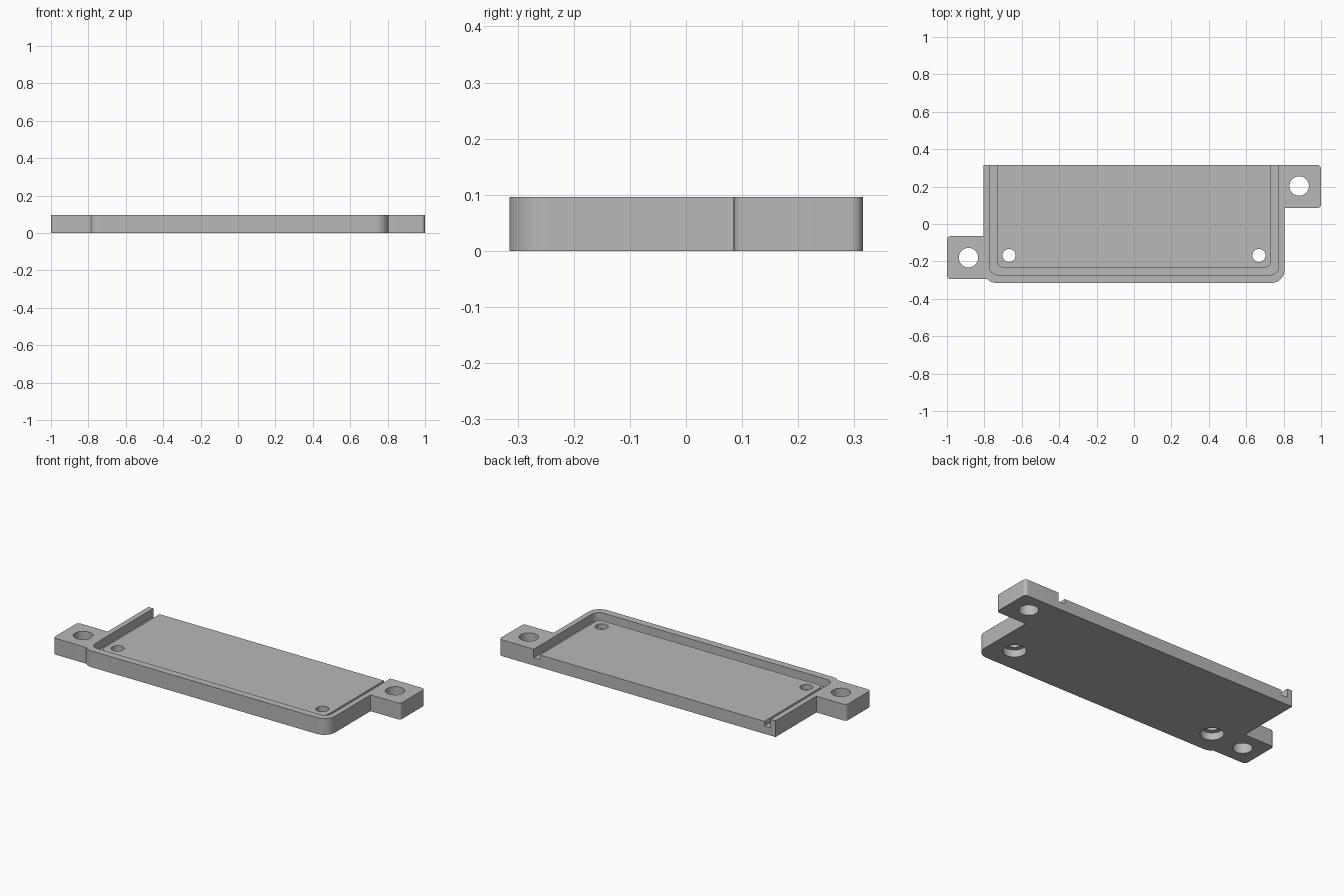
import bpy
import bmesh
import math
from mathutils import Vector

if "Cube" in bpy.data.objects:
    bpy.data.objects.remove(bpy.data.objects["Cube"], do_unlink=True)

HEIGHT, PLATEAU, GROOVE = 0.096, 0.073, 0.045
BACK = 0.315

grey = bpy.data.materials.new("plain_grey")
grey.use_nodes = True
grey.diffuse_color = (0.48, 0.48, 0.48, 1)
grey.node_tree.nodes["Principled BSDF"].inputs["Base Color"].default_value = grey.diffuse_color


def prism(name, points, z0, z1):
    """Extrude a counter-clockwise outline between two heights."""
    bm = bmesh.new()
    face = bm.faces.new([bm.verts.new((x, y, z0)) for x, y in points])
    top = bmesh.ops.extrude_face_region(bm, geom=[face])["geom"]
    verts = [v for v in top if isinstance(v, bmesh.types.BMVert)]
    bmesh.ops.translate(bm, verts=verts, vec=(0, 0, z1 - z0))
    bmesh.ops.recalc_face_normals(bm, faces=bm.faces)
    mesh = bpy.data.meshes.new(name)
    bm.to_mesh(mesh)
    bm.free()
    mesh.materials.append(grey)
    obj = bpy.data.objects.new(name, mesh)
    bpy.context.collection.objects.link(obj)
    return obj


def rounded_box(x0, x1, y0, y1, radii, steps=10):
    """Rectangle outline; radii run from front right counter-clockwise."""
    points = []
    corners = [(x1, y0, -1, 1), (x1, y1, -1, -1), (x0, y1, 1, -1), (x0, y0, 1, 1)]
    for i, ((x, y, sx, sy), r) in enumerate(zip(corners, radii)):
        if r == 0:
            points.append((x, y))
            continue
        for k in range(steps + 1):
            a = math.pi / 2 * (i - 1 + k / steps)
            points.append((x + sx * r + r * math.cos(a), y + sy * r + r * math.sin(a)))
    return points


def circle(x, y, r, n=48):
    return [(x + r * math.cos(math.tau * k / n), y + r * math.sin(math.tau * k / n)) for k in range(n)]


def combine(target, other, operation):
    """Apply a boolean and discard the helper."""
    other.hide_render = True
    mod = target.modifiers.new("combine", "BOOLEAN")
    mod.operation, mod.solver, mod.object = operation, "EXACT", other
    bpy.context.view_layer.objects.active = target
    bpy.ops.object.modifier_apply(modifier=mod.name)
    bpy.data.objects.remove(other, do_unlink=True)


# Main tray with two rounded front corners
plate = prism("mounting_plate", rounded_box(-0.805, 0.805, -0.315, BACK, (0.07, 0, 0, 0.07)), 0, HEIGHT)

# Fixing tabs on opposite corners
combine(plate, prism("left_tab", rounded_box(0.785, 1, 0.085, BACK, (0.02, 0.02, 0, 0)), 0, HEIGHT), "UNION")
combine(plate, prism("right_tab", rounded_box(-1, -0.785, -0.295, -0.065, (0, 0, 0.02, 0.02)), 0, HEIGHT), "UNION")

# Recess open at the back, then the raised floor that leaves a groove round it
combine(plate, prism("recess", rounded_box(-0.773, 0.773, -0.272, BACK + 0.1, (0.045, 0, 0, 0.045)),
                     GROOVE, HEIGHT + 0.1), "DIFFERENCE")
combine(plate, prism("raised_floor", rounded_box(-0.732, 0.732, -0.232, BACK, (0.03, 0, 0, 0.03)),
                     0.02, PLATEAU), "UNION")

# Tab holes
for x, y in ((0.883, 0.203), (-0.885, -0.18)):
    combine(plate, prism("tab_hole", circle(x, y, 0.052), -0.1, 0.2), "DIFFERENCE")

# Screw holes in the floor, counterbored from below
for side in (-1, 1):
    x, y = side * 0.668, -0.168
    combine(plate, prism("screw_hole", circle(x, y, 0.035), -0.1, 0.2), "DIFFERENCE")
    combine(plate, prism("counterbore", circle(x, y, 0.062), -0.1, 0.042), "DIFFERENCE")

bpy.ops.object.select_all(action="DESELECT")
plate.select_set(True)
bpy.context.view_layer.objects.active = plate
bpy.ops.object.shade_smooth_by_angle(angle=math.radians(30))
